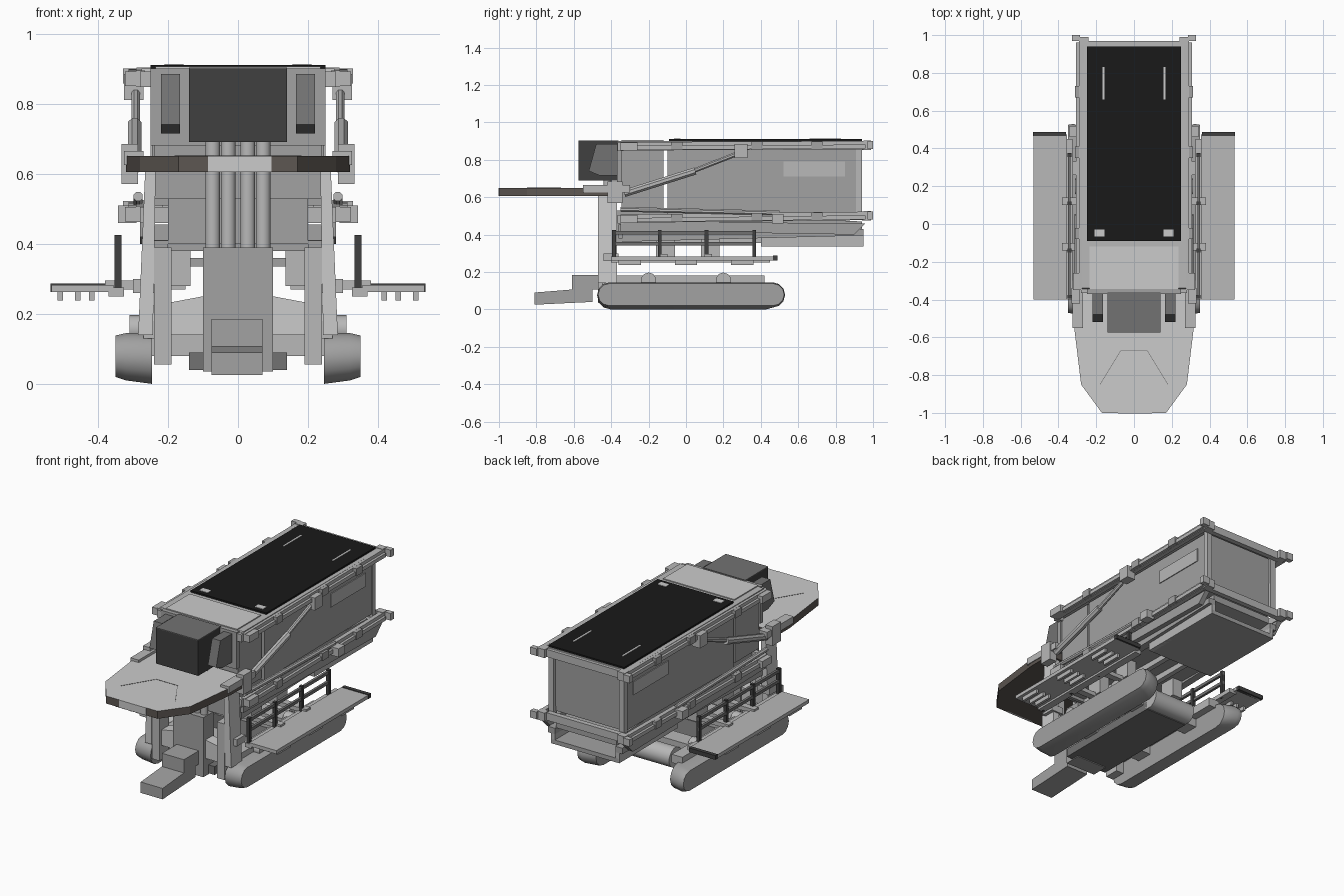
import bpy, bmesh, math
from mathutils import Vector

if "Cube" in bpy.data.objects:
    bpy.data.objects.remove(bpy.data.objects["Cube"])


def material(name, r, g, b):
    m = bpy.data.materials.new(name)
    m.diffuse_color = (r, g, b, 1)
    m.use_nodes = True
    m.node_tree.nodes["Principled BSDF"].inputs["Base Color"].default_value = m.diffuse_color
    return m


BLACK = material("black_roof", 0.01, 0.01, 0.01)
DARK = material("dark_panel", 0.05, 0.05, 0.05)
RIM = material("deck_rim", 0.11, 0.095, 0.085)
MID = material("mid_grey", 0.17, 0.17, 0.17)
GREY = material("body_grey", 0.36, 0.36, 0.36)
STEEL = material("steel_grey", 0.48, 0.48, 0.48)
PALE = material("pale_marks", 1, 1, 1)


def finish(name, bm, mat=STEEL, mirror=False, smooth=False):
    bmesh.ops.recalc_face_normals(bm, faces=bm.faces)
    me = bpy.data.meshes.new(name)
    bm.to_mesh(me)
    bm.free()
    ob = bpy.data.objects.new(name, me)
    bpy.context.collection.objects.link(ob)
    if mat:
        me.materials.append(mat)
    if mirror:
        ob.modifiers.new("mirror", 'MIRROR')
    if smooth:
        bpy.ops.object.select_all(action='DESELECT')
        ob.select_set(True)
        bpy.context.view_layer.objects.active = ob
        bpy.ops.object.shade_smooth_by_angle(angle=math.radians(40))
    return ob


def loft(name, rings, mat=STEEL, mirror=False, smooth=False):
    bm = bmesh.new()
    vs = [[bm.verts.new(p) for p in ring] for ring in rings]
    n = len(rings[0])
    for a, b in zip(vs, vs[1:]):
        for i in range(n):
            bm.faces.new((a[i], a[(i + 1) % n], b[(i + 1) % n], b[i]))
    bm.faces.new(vs[0])
    bm.faces.new(vs[-1])
    return finish(name, bm, mat, mirror, smooth)


def box(name, x, y, z, mat=STEEL, mirror=False):
    rings = [[(a, y[0], z[0]), (a, y[1], z[0]), (a, y[1], z[1]), (a, y[0], z[1])] for a in x]
    return loft(name, rings, mat, mirror)


def side_prism(name, x, pts, mat=STEEL, mirror=False):
    return loft(name, [[(a, p, q) for p, q in pts] for a in x], mat, mirror)


def rod(name, p, q, r, sides=8, mat=STEEL, mirror=False):
    p, q = Vector(p), Vector(q)
    rot = (q - p).to_track_quat('Z', 'Y')
    ang = [2 * math.pi * (i + 0.5) / sides for i in range(sides)]
    ring = [rot @ Vector((r * math.cos(t), r * math.sin(t), 0)) for t in ang]
    return loft(name, [[p + v for v in ring], [q + v for v in ring]], mat, mirror, sides > 6)


# crawler tracks with rounded ends and a tapered outer face
def track_ring(x, y0, y1, z0, z1):
    r = (z1 - z0) / 2
    out = []
    for c, start in ((y1 - r, -90), (y0 + r, 90)):
        for i in range(7):
            t = math.radians(start + 30 * i)
            out.append((x, c + r * math.cos(t), z0 + r + r * math.sin(t)))
    return out


loft("track", [track_ring(0.245, -0.475, 0.50, 0, 0.145), track_ring(0.32, -0.475, 0.53, 0.01, 0.145),
               track_ring(0.35, -0.47, 0.525, 0.02, 0.138)], GREY, True, True)
box("track_beam", (0.20, 0.27), (-0.45, 0.42), (0.13, 0.18), mirror=True)
for y in (-0.2, 0.2):
    rod("track_roller", (0.18, y, 0.155), (0.31, y, 0.155), 0.042, 10, mirror=True)
    box("chassis_cross_beam", (-0.25, 0.25), (y - 0.05, y + 0.05), (0.08, 0.17))

# chassis between tracks
box("chassis_plate", (-0.14, 0.14), (-0.42, 0.28), (0.04, 0.09), MID)
rod("rear_drum", (-0.14, 0.3, 0.1), (0.14, 0.3, 0.1), 0.06, 12)
box("chassis_front_bracket", (0.19, 0.24), (-0.47, -0.38), (0.055, 0.39), mirror=True)
loft("front_cross_beam", [[(x, y, z) for x, z in ((-0.28, 0.14), (0.28, 0.14), (0.26, 0.22), (0.1, 0.25),
     (-0.1, 0.25), (-0.26, 0.22))] for y in (-0.45, -0.38)], None)

# front column, lift cylinders and outer posts
box("front_column", (-0.1, 0.1), (-0.47, -0.37), (0.035, 0.39), GREY)
for x in (0.028, 0.072):
    rod("lift_cylinder", (x, -0.42, 0.38), (x, -0.42, 0.69), 0.022, 10, mirror=True)
loft("outer_post", [[(0.243, -0.47, 0.14), (0.285, -0.47, 0.14), (0.285, -0.37, 0.14), (0.243, -0.37, 0.14)],
                    [(0.235, -0.47, 0.61), (0.265, -0.47, 0.61), (0.265, -0.37, 0.61), (0.235, -0.37, 0.61)]],
     None, True)
box("post_foot", (0.22, 0.30), (-0.44, -0.36), (0.26, 0.30), mirror=True)

# front steps
side_prism("lower_step", (-0.075, 0.07), [(-0.81, 0.025), (-0.5, 0.04), (-0.5, 0.115), (-0.81, 0.09)], GREY)
box("upper_step", (-0.075, 0.07), (-0.61, -0.46), (0.105, 0.185), GREY)

# front deck with dark rim and underside, and a seam on top
half = [(0.17, -1.0), (0.28, -0.85), (0.32, -0.52), (0.32, -0.36)]
outline = half + [(-x, y) for x, y in reversed(half)]
deck = loft("front_deck", [[(x, y, z) for x, y in outline] for z in (0.605, 0.65)], RIM)
deck.data.materials.append(None)
for f in deck.data.polygons:
    f.material_index = 1 if f.normal.z > 0.5 else 0
box("deck_front_plate", (-0.085, 0.095), (-1.002, -0.99), (0.605, 0.65), None)
pts = [(-0.18, -0.85), (-0.07, -0.67), (0.07, -0.67), (0.18, -0.85)]
for a, b in zip(pts, pts[1:]):
    rod("deck_seam", (*a, 0.65), (*b, 0.65), 0.002, 4, MID)
box("deck_arm", (0.27, 0.325), (-0.55, -0.3), (0.625, 0.665), mirror=True)
box("deck_bracket", (0.285, 0.332), (-0.42, -0.34), (0.57, 0.685), mirror=True)

# control box and side cheeks
box("control_box", (-0.14, 0.14), (-0.575, -0.36), (0.69, 0.9), DARK)
box("control_box_lid", (-0.14, 0.14), (-0.575, -0.36), (0.9, 0.904), MID)
side_prism("control_cheek", (0.165, 0.22), [(-0.52, 0.74), (-0.46, 0.715), (-0.36, 0.715), (-0.36, 0.885),
                                            (-0.48, 0.885)], MID, True)
box("control_mount", (-0.25, 0.25), (-0.37, -0.345), (0.68, 0.9), GREY)

# main body
side_prism("main_body", (-0.245, 0.245), [(-0.1, 0.51), (0.92, 0.52), (0.925, 0.86), (-0.1, 0.86)], GREY)
box("front_body", (-0.24, 0.24), (-0.345, -0.12), (0.53, 0.86), GREY)
box("side_window", (0.24, 0.25), (0.52, 0.85), (0.71, 0.79), STEEL, True)
box("rear_post", (0.215, 0.25), (0.91, 0.94), (0.5, 0.87), mirror=True)

# roof with panels
side_prism("roof_slab", (-0.275, 0.275), [(-0.36, 0.87), (-0.34, 0.9), (0.95, 0.9), (0.97, 0.87)])
box("roof_dark_panel", (-0.25, 0.25), (-0.09, 0.94), (0.895, 0.91), BLACK)
box("roof_front_panel", (-0.235, 0.235), (-0.345, -0.12), (0.895, 0.906), None)
box("roof_slot", (0.157, 0.167), (0.66, 0.83), (0.905, 0.913), PALE, True)
box("roof_light", (0.155, 0.21), (-0.065, -0.03), (0.905, 0.913), PALE, True)


# frames around the body: rails, end bars, corner blocks, clamps
def frame(tag, z_front, z_rear):
    for x, dz, h in ((0.283, 0, 0.045), (0.298, -0.008, 0.022)):
        side_prism(tag + "_rail", (x - 0.018, x + 0.008),
                   [(-0.35, z_front + dz - h / 2), (0.96, z_rear + dz - h / 2),
                    (0.96, z_rear + dz + h / 2), (-0.35, z_front + dz + h / 2)], mirror=True)
    box(tag + "_rear_bar", (-0.28, 0.28), (0.94, 0.97), (z_rear - 0.025, z_rear + 0.02))
    box(tag + "_front_bar", (-0.28, 0.28), (-0.365, -0.335), (z_front - 0.025, z_front + 0.02))
    box(tag + "_rear_arm", (0.24, 0.29), (0.95, 0.99), (z_rear - 0.025, z_rear + 0.025), mirror=True)
    box(tag + "_rear_corner_block", (0.285, 0.328), (0.97, 1.0), (z_rear - 0.02, z_rear + 0.022), mirror=True)
    box(tag + "_front_corner_block", (0.27, 0.322), (-0.35, -0.26), (z_front - 0.022, z_front + 0.02), mirror=True)
    for y in (-0.05, 0.38, 0.7):
        z = z_front + (z_rear - z_front) * (y + 0.35) / 1.31
        box(tag + "_clamp", (0.28, 0.312), (y - 0.03, y + 0.03), (z - 0.022, z + 0.022), GREY, True)


frame("roof_frame", 0.872, 0.878)
frame("lower_frame", 0.485, 0.50)

# diagonal braces on each side
rod("brace_sleeve", (0.295, -0.33, 0.62), (0.295, 0.05, 0.74), 0.021, 8, mirror=True)
rod("brace_rod", (0.292, 0.0, 0.725), (0.292, 0.32, 0.85), 0.013, 8, mirror=True)
box("brace_top_bracket", (0.27, 0.325), (0.26, 0.33), (0.81, 0.885), mirror=True)
rod("lower_brace", (0.285, -0.35, 0.535), (0.285, 0.5, 0.515), 0.014, 8, mirror=True)
box("side_lug", (0.29, 0.342), (0.46, 0.52), (0.46, 0.51), mirror=True)

# underside: tray, sloping rails and rear hopper plate
side_prism("bottom_tray", (-0.2, 0.2), [(-0.4, 0.4), (0.45, 0.385), (0.94, 0.43), (0.94, 0.47), (-0.4, 0.53)], GREY)
side_prism("tray_rail", (0.2, 0.245), [(-0.4, 0.36), (0.95, 0.395), (0.95, 0.43), (-0.4, 0.41)], GREY, True)
side_prism("lower_sill", (0.25, 0.28), [(-0.35, 0.42), (0.9, 0.4), (0.96, 0.46), (-0.35, 0.47)], GREY, True)
box("tray_front_plate", (-0.24, 0.26), (-0.36, -0.34), (0.38, 0.455), GREY)
box("rear_plate", (-0.22, 0.22), (0.4, 0.95), (0.335, 0.36), GREY)
box("rear_plate_wall", (0.2, 0.225), (0.4, 0.95), (0.335, 0.40), mirror=True)
box("conveyor_bar", (0.05, 0.08), (-0.35, 0.42), (0.355, 0.40), mirror=True)
for y in (-0.12, 0.12):
    box("tray_leg", (0.135, 0.2), (y - 0.04, y + 0.06), (0.28, 0.4), mirror=True)
    box("platform_arm", (0.15, 0.38), (y - 0.02, y + 0.02), (0.27, 0.295), mirror=True)

# side walkways with brackets
box("walkway", (0.355, 0.533), (-0.4, 0.475), (0.262, 0.283), mirror=True)
box("walkway_end", (0.36, 0.536), (0.465, 0.488), (0.262, 0.287), DARK, True)
box("walkway_beam", (0.325, 0.37), (-0.4, 0.45), (0.25, 0.275), mirror=True)
for y in (-0.3, 0.0, 0.3):
    for x in (0.41, 0.45, 0.5):
        box("walkway_bracket", (x, x + 0.015), (y - 0.06, y + 0.06), (0.238, 0.265), mirror=True)

# side railings
for y in (-0.385, -0.14, 0.11, 0.365):
    box("railing_post", (0.332, 0.352), (y - 0.01, y + 0.01), (0.25, 0.425), DARK, True)
for z in (0.35, 0.41):
    box("railing_bar", (0.335, 0.35), (-0.395, 0.375), (z - 0.009, z + 0.009), MID, True)
